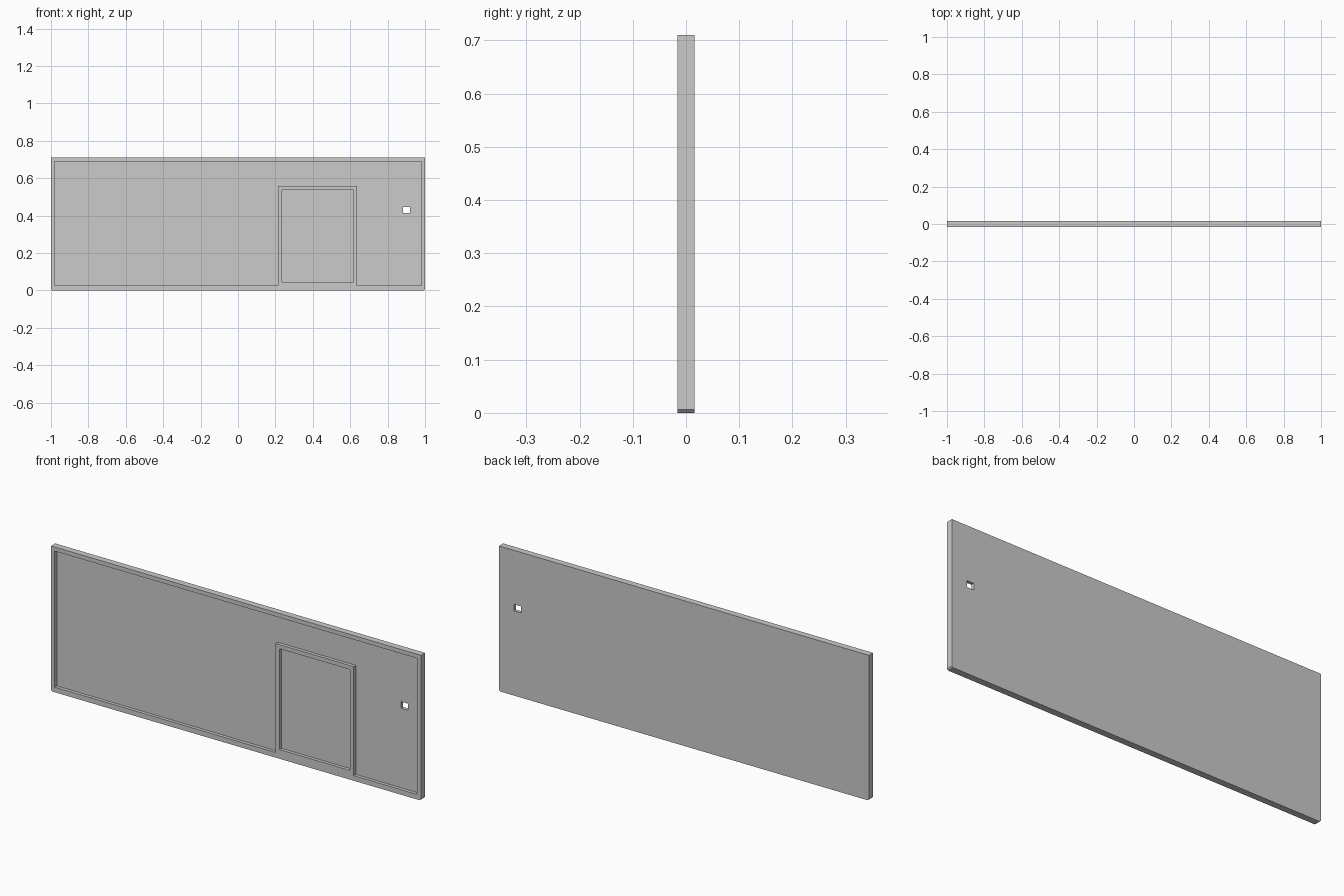
import bpy
import bmesh

if "Cube" in bpy.data.objects:
    bpy.data.objects.remove(bpy.data.objects["Cube"], do_unlink=True)

HEIGHT = 0.71
HALF_DEPTH = 0.016
FLOOR = 0.0          # y of the recessed faces
RIM = 0.02

grey = bpy.data.materials.new("plain grey")
grey.use_nodes = True
colour = (0.6, 0.6, 0.6, 1)
grey.diffuse_color = colour
grey.node_tree.nodes["Principled BSDF"].inputs["Base Color"].default_value = colour


def prism(name, outline, y0, y1):
    """Solid made by extruding an x-z outline from y0 to y1."""
    bm = bmesh.new()
    face = bm.faces.new([bm.verts.new((x, y0, z)) for x, z in outline])
    moved = bmesh.ops.extrude_face_region(bm, geom=[face])["geom"]
    verts = [v for v in moved if isinstance(v, bmesh.types.BMVert)]
    bmesh.ops.translate(bm, verts=verts, vec=(0, y1 - y0, 0))
    bmesh.ops.recalc_face_normals(bm, faces=bm.faces)
    mesh = bpy.data.meshes.new(name)
    bm.to_mesh(mesh)
    bm.free()
    mesh.materials.append(grey)
    obj = bpy.data.objects.new(name, mesh)
    bpy.context.collection.objects.link(obj)
    return obj


def rect(x0, x1, z0, z1):
    return [(x0, z0), (x1, z0), (x1, z1), (x0, z1)]


def carve(target, cutter):
    cutter.hide_render = True
    mod = target.modifiers.new(cutter.name, 'BOOLEAN')
    mod.operation = 'DIFFERENCE'
    mod.solver = 'EXACT'
    mod.object = cutter
    bpy.context.view_layer.objects.active = target
    bpy.ops.object.modifier_apply(modifier=mod.name)
    bpy.data.objects.remove(cutter, do_unlink=True)


# Wall slab, with small chamfers on the lower corners
c = 0.006
panel = prism("wall_panel", [(-1 + c, 0), (1 - c, 0), (1, c), (1, HEIGHT),
                             (-1, HEIGHT), (-1, c)], -HALF_DEPTH, HALF_DEPTH)

# Main recess, stepping around the raised door frame
left, right, top = 0.215, 0.637, 0.558
inner, base, front = 1 - RIM, 0.025, -0.1
recess = [(-inner, base), (left, base), (left, top), (right, top),
          (right, base), (inner, base), (inner, HEIGHT - RIM), (-inner, HEIGHT - RIM)]
carve(panel, prism("main_recess", recess, front, FLOOR))

# Door recess inside its frame
door = rect(left + RIM, right - RIM, base + RIM, top - RIM)
carve(panel, prism("door_recess", door, front, FLOOR))

# Small square opening through the wall
carve(panel, prism("square_opening", rect(0.882, 0.92, 0.414, 0.446), front, -front))
